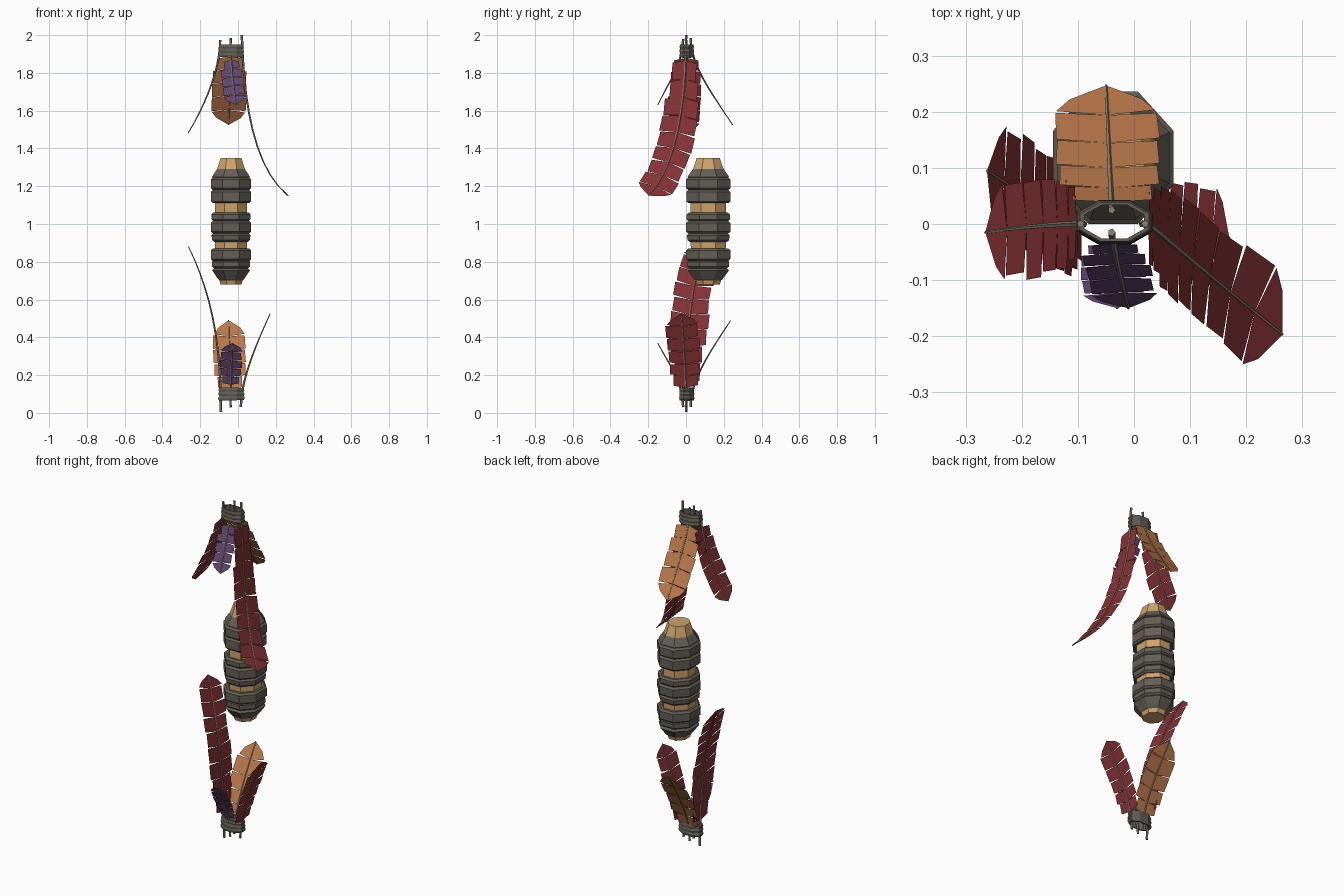
import bpy, bmesh, math, random
from mathutils import Vector, Matrix
from mathutils.geometry import interpolate_bezier

random.seed(4)
cube = bpy.data.objects.get("Cube")
if cube:
    bpy.data.objects.remove(cube)


def material(name, rgb):
    m = bpy.data.materials.new(name)
    m.use_nodes = True
    m.diffuse_color = (*rgb, 1)
    m.node_tree.nodes["Principled BSDF"].inputs["Base Color"].default_value = (*rgb, 1)
    return m


RED = material("dark red", (0.24, 0.032, 0.036))
ORANGE = material("burnt orange", (0.5, 0.19, 0.07))
PURPLE = material("dusky purple", (0.12, 0.06, 0.16))
WOOD = material("pale wood", (0.62, 0.37, 0.15))
CORD = material("grey leather", (0.13, 0.113, 0.095))
QUILL = material("quill grey", (0.27, 0.225, 0.17))


def finish(bm, name, mats):
    bmesh.ops.recalc_face_normals(bm, faces=bm.faces)
    me = bpy.data.meshes.new(name)
    bm.to_mesh(me)
    bm.free()
    for m in mats:
        me.materials.append(m)
    ob = bpy.data.objects.new(name, me)
    bpy.context.collection.objects.link(ob)
    return ob


def bridge(bm, a, b):
    n = len(a)
    for i in range(n):
        bm.faces.new((a[i], a[(i + 1) % n], b[(i + 1) % n], b[i]))


def lathe(name, profile, mat, centre, y_scale, hollow=False, tilt=0.0):
    """Eight-sided turned part; profile is (flat radius, z), hollow closes it as a ring."""
    bm = bmesh.new()
    rings = []
    for r, z in profile:
        r /= math.cos(math.pi / 8)
        ring = []
        for i in range(8):
            a = (i + 0.5) * math.pi / 4
            x = r * math.cos(a)
            ring.append(bm.verts.new((centre[0] + x, centre[1] + y_scale * r * math.sin(a),
                                      z + tilt * x)))
        rings.append(ring)
    for a, b in zip(rings, rings[1:]):
        bridge(bm, a, b)
    if hollow:
        bridge(bm, rings[-1], rings[0])
    else:
        bm.faces.new(rings[0])
        bm.faces.new(rings[-1])
    return finish(bm, name, [mat])


# Wooden grip core
GRIP = (-0.037, 0.118)
lathe("grip_core", [(0.055, 0.68), (0.08, 0.76), (0.085, 0.9), (0.085, 1.12),
                    (0.08, 1.27), (0.055, 1.35)], WOOD, GRIP, 1.1)

# Leather bands in three groups: bottom z, top z, bottom radius, top radius
BANDS = [(0.7, 0.765, 0.07, 0.1), (0.765, 0.81, 0.1, 0.1), (0.805, 0.87, 0.107, 0.107),
         (0.905, 0.95, 0.1, 0.103), (0.95, 1.015, 0.107, 0.107), (1.015, 1.06, 0.104, 0.104),
         (1.11, 1.18, 0.106, 0.106), (1.18, 1.245, 0.107, 0.107), (1.24, 1.31, 0.1, 0.068)]
for i, (z0, z1, r0, r1) in enumerate(BANDS):
    e = 0.01
    lathe(f"grip_band_{i + 1}", [(r0 - e, z0), (r0, z0 + e), (r1, z1 - e), (r1 - e, z1)],
          CORD, GRIP, 1.1)

# Cord ties holding the feather bundles
for label, z in (("upper", 1.882), ("lower", 0.066)):
    for i in range(3):
        z0, w = z + 0.022 * i, 0.024
        ro, ri = random.uniform(0.066, 0.071), 0.053
        lathe(f"{label}_tie_{i + 1}",
              [(ri, z0), (ro - 0.005, z0), (ro, z0 + w / 2), (ro - 0.005, z0 + w), (ri, z0 + w)],
              CORD, (-0.035, 0.004), 0.57, True, random.uniform(-0.05, 0.05))


def feather(name, path, half, side, mat, count):
    """Tapered quill along a bezier, with split flat barbs on both sides."""
    steps = 40
    pts = interpolate_bezier(*[Vector(p) for p in path], steps + 1)

    def frame(u):
        f = min(max(u, 0), 1) * steps
        i = min(int(f), steps - 1)
        t = (pts[i + 1] - pts[i]).normalized()
        s = Vector(side)
        s = (s - t * s.dot(t)).normalized()
        return pts[i].lerp(pts[i + 1], f - i), t, s

    bm = bmesh.new()
    # quill: five-sided tube
    prev = first = None
    for k in range(11):
        p, t, s = frame(k / 10)
        n = t.cross(s)
        r = 0.007 - 0.0045 * k / 10
        ring = [bm.verts.new(p + r * (s * math.cos(a) + n * math.sin(a)))
                for a in (math.tau * j / 5 for j in range(5))]
        if prev:
            bridge(bm, prev, ring)
        else:
            first = ring
        prev = ring
    bm.faces.new(first)
    bm.faces.new(prev)
    for f in bm.faces:
        f.material_index = 1
    # barbs: one panel per split, the last one closing to the tip
    length = sum((b - a).length for a, b in zip(pts, pts[1:]))
    start = 0.12 / length
    for sign in (-1, 1):
        inner = [start + (1 - start) * i / count for i in range(count + 1)]
        for i, (u0, u1) in enumerate(zip(inner, inner[1:])):
            v = (i + 0.5) / count
            w = half * min(1, 0.62 + 1.3 * v) * random.uniform(0.9, 1.04)
            p0, t0, s0 = frame(u0)
            p1, t1, s1 = frame(u1)
            lean, gap = 0.16 * half, random.uniform(0.003, 0.011)
            if i == count - 1:
                out = [p1, p0.lerp(p1, 0.55) + sign * s0 * w * 0.72, p0 + sign * s0 * w + t0 * lean]
            else:
                out = [p1, p1 + sign * s1 * w * random.uniform(0.95, 1.03) + t1 * (lean - gap),
                       p0 + sign * s0 * w + t0 * lean]
            bm.faces.new([bm.verts.new(q) for q in [p0] + out])
    return finish(bm, name, [mat, QUILL])


X, Y = (1, 0, 0), (0, 1, 0)
# Upper feathers, hanging down and outward
feather("upper_front_feather", [(-0.04, -0.015, 1.98), (-0.04, -0.02, 1.85),
        (-0.03, -0.08, 1.77), (-0.01, -0.15, 1.63)], 0.057, X, PURPLE, 5)
feather("upper_back_feather", [(-0.04, 0.025, 1.985), (-0.04, 0.02, 1.85),
        (-0.045, 0.13, 1.7), (-0.05, 0.247, 1.525)], 0.094, X, ORANGE, 5)
feather("upper_right_feather", [(-0.095, 0, 1.975), (-0.09, 0, 1.85),
        (-0.16, 0, 1.65), (-0.265, -0.015, 1.48)], 0.088, Y, RED, 6)
feather("upper_left_feather", [(0.02, 0, 2.0), (0.03, 0, 1.65),
        (0.08, -0.05, 1.3), (0.265, -0.197, 1.15)], 0.096, Y, RED, 9)

# Lower feathers, rising up and outward
feather("lower_front_feather", [(-0.04, -0.015, 0.03), (-0.04, -0.02, 0.17),
        (-0.035, -0.08, 0.24), (-0.03, -0.15, 0.37)], 0.057, X, PURPLE, 5)
feather("lower_back_feather", [(-0.04, 0.025, 0.03), (-0.04, 0.02, 0.16),
        (-0.045, 0.11, 0.3), (-0.05, 0.237, 0.49)], 0.085, X, ORANGE, 5)
feather("lower_left_feather", [(0.015, 0, 0.03), (0.015, 0, 0.17),
        (0.09, -0.01, 0.35), (0.17, -0.025, 0.525)], 0.088, Y, RED, 6)
feather("lower_right_feather", [(-0.09, 0, 0.005), (-0.09, 0, 0.4),
        (-0.15, 0.02, 0.65), (-0.262, 0.095, 0.88)], 0.1, Y, RED, 9)
